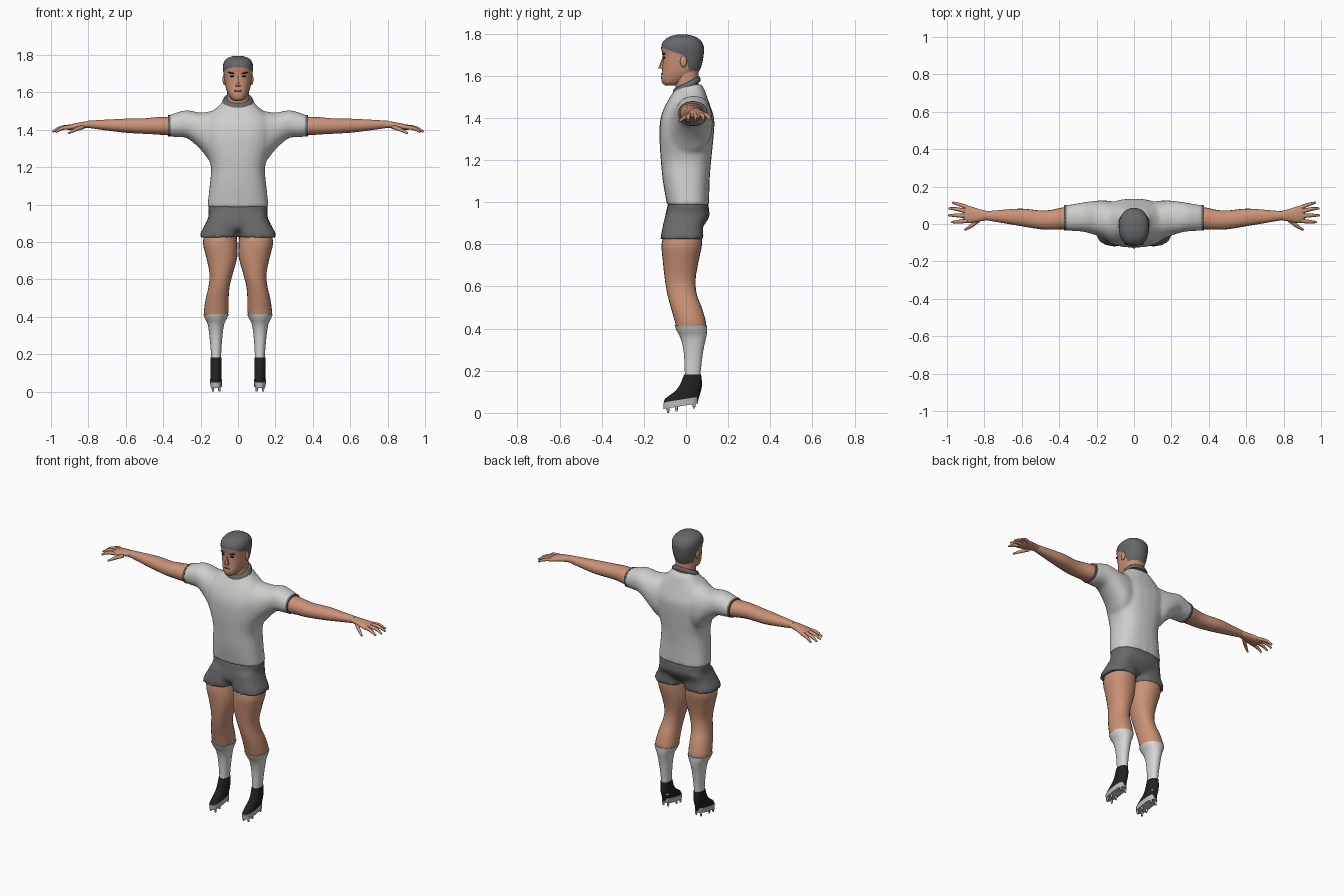
import bpy, bmesh, math
from mathutils import Matrix, Vector

cube = bpy.data.objects.get("Cube")
if cube:
    bpy.data.objects.remove(cube, do_unlink=True)


def material(name, r, g, b):
    m = bpy.data.materials.new(name)
    m.use_nodes = True
    m.diffuse_color = (r, g, b, 1)
    m.node_tree.nodes["Principled BSDF"].inputs["Base Color"].default_value = (r, g, b, 1)
    return m


SKIN = material("skin", 0.6, 0.29, 0.18)
SHIRT = material("shirt white", 0.62, 0.62, 0.6)
GREY = material("shorts grey", 0.14, 0.14, 0.14)
HAIR = material("hair grey", 0.13, 0.135, 0.14)
SOCK = material("sock white", 0.68, 0.68, 0.67)
BLACK = material("boot black", 0.015, 0.015, 0.015)
SOLE = material("sole light grey", 0.5, 0.5, 0.5)
LIP = material("lip brown", 0.36, 0.13, 0.09)
SIDES = (("left", 1), ("right", -1))


def smooth_sections(rows, steps):
    """Catmull-Rom interpolation between cross-sections."""
    out = []
    for i in range(len(rows) - 1):
        quad = [rows[max(i - 1, 0)], rows[i], rows[i + 1], rows[min(i + 2, len(rows) - 1)]]
        for s in range(steps):
            t = s / steps
            out.append([b + t / 2 * (c - a + t * (2 * a - 5 * b + 4 * c - d + t * (3 * (b - c) + d - a)))
                        for a, b, c, d in zip(*quad)])
    return out + [list(rows[-1])]


def loft(bm, axis, rows, side=1, power=2.2, tilt=0, n=24, steps=3):
    """Rows hold (position, low, high, low, high) across the other two axes."""
    rings = []
    for t, a0, a1, b0, b1 in smooth_sections(rows, steps):
        ring = []
        for k in range(n):
            ang = 2 * math.pi * k / n
            c, s = math.cos(ang), math.sin(ang)
            a = (a0 + a1) / 2 + (a1 - a0) / 2 * math.copysign(abs(c) ** (2 / power), c)
            b = (b0 + b1) / 2 + (b1 - b0) / 2 * math.copysign(abs(s) ** (2 / power), s)
            p = (a * side, b, t + tilt * b) if axis == "z" else (t * side, a, b)
            ring.append(bm.verts.new(p))
        rings.append(ring)
    for low, high in zip(rings, rings[1:]):
        for k in range(n):
            bm.faces.new((low[k], low[(k + 1) % n], high[(k + 1) % n], high[k]))
    bm.faces.new(rings[0])
    bm.faces.new(rings[-1])


def finish(name, bm, *mats, blend=0, angle=50):
    bmesh.ops.recalc_face_normals(bm, faces=bm.faces[:])
    mesh = bpy.data.meshes.new(name)
    bm.to_mesh(mesh)
    bm.free()
    for m in mats:
        mesh.materials.append(m)
    ob = bpy.data.objects.new(name, mesh)
    bpy.context.collection.objects.link(ob)
    bpy.ops.object.select_all(action="DESELECT")
    ob.select_set(True)
    bpy.context.view_layer.objects.active = ob
    bpy.ops.object.shade_smooth_by_angle(angle=math.radians(angle))
    if blend:
        # fuse overlapping volumes into one cloth surface
        r = ob.modifiers.new("fuse", "REMESH")
        r.mode, r.voxel_size, r.use_smooth_shade = "VOXEL", 0.011, True
        s = ob.modifiers.new("soften", "SMOOTH")
        s.factor, s.iterations = 0.5, blend
    return ob


def part(name, mat, axis, rows, **kw):
    bm = bmesh.new()
    loft(bm, axis, rows, **kw)
    return finish(name, bm, mat)


def ball(name, mat, loc, size, turn=0):
    bm = bmesh.new()
    m = Matrix.Translation(loc) @ Matrix.Rotation(turn, 4, "Y") @ Matrix.Diagonal((*size, 1))
    bmesh.ops.create_uvsphere(bm, u_segments=14, v_segments=8, radius=1, matrix=m)
    return finish(name, bm, mat)


# Shirt: torso and both sleeves fused
torso = [(0.985, -.165, .165, -.09, .11), (1.1, -.152, .152, -.11, .112), (1.2, -.145, .145, -.12, .12),
         (1.3, -.172, .172, -.126, .13), (1.39, -.185, .185, -.123, .135), (1.45, -.175, .175, -.103, .118),
         (1.5, -.135, .135, -.075, .1), (1.53, -.1, .1, -.055, .09), (1.56, -.078, .078, -.03, .075)]
sleeve = [(0.05, -.09, .11, 1.25, 1.5), (.14, -.085, .125, 1.23, 1.5), (.2, -.062, .125, 1.295, 1.492),
          (.27, -.042, .116, 1.355, 1.505), (.32, -.038, .107, 1.36, 1.495), (.37, -.034, .1, 1.365, 1.478)]
bm = bmesh.new()
loft(bm, "z", torso, power=2.5)
for _, s in SIDES:
    loft(bm, "x", sleeve, side=s)
finish("shirt", bm, SHIRT, blend=5)
part("collar", GREY, "z", [(1.538, -.084, .084, -.062, .068), (1.552, -.083, .083, -.063, .069),
                           (1.567, -.074, .074, -.058, .062)], tilt=0.5)

# Shorts: pelvis and two flared legs fused
bm = bmesh.new()
loft(bm, "z", [(.86, -.12, .12, -.09, .06), (.89, -.155, .155, -.105, .085), (.93, -.157, .157, -.1, .11),
               (.96, -.158, .158, -.093, .11), (1.0, -.162, .162, -.085, .105)], power=2.5)
for _, s in SIDES:
    loft(bm, "z", [(.825, .004, .206, -.122, .087), (.85, .002, .2, -.118, .082), (.89, -.005, .178, -.11, .083),
                   (.94, 0, .155, -.098, .105)], side=s, power=2.5)
finish("shorts", bm, GREY, blend=3)

for label, s in SIDES:
    # Arm and hand
    part(label + "_sleeve_trim", GREY, "x", [(.361, -.036, .102, 1.363, 1.48), (.373, -.035, .1, 1.365, 1.478)],
         side=s, steps=1)
    part(label + "_arm", SKIN, "x", [
        (.3, -.02, .085, 1.375, 1.475), (.37, -.028, .09, 1.37, 1.47), (.44, -.03, .076, 1.375, 1.468),
        (.5, -.028, .072, 1.378, 1.462), (.6, -.012, .082, 1.384, 1.46), (.7, .005, .076, 1.396, 1.455),
        (.8, .022, .067, 1.41, 1.449)], side=s, n=18)
    part(label + "_palm", SKIN, "x", [
        (.78, .022, .067, 1.411, 1.449), (.83, .013, .08, 1.407, 1.443), (.88, .005, .096, 1.4, 1.433),
        (.905, .01, .095, 1.398, 1.425), (.915, .02, .088, 1.402, 1.418)], side=s, n=18)
    fingers = {"thumb": ((.83, .022, 1.415), (.87, -.01, 1.4), (.905, -.032, 1.382)),
               "index": ((.89, .018, 1.415), (.94, .012, 1.408), (.975, .01, 1.388)),
               "middle": ((.89, .042, 1.417), (.95, .046, 1.41), (.992, .046, 1.39)),
               "ring": ((.89, .066, 1.417), (.95, .08, 1.41), (.99, .084, 1.39)),
               "little": ((.88, .083, 1.415), (.93, .103, 1.41), (.97, .115, 1.392))}
    for finger, pts in fingers.items():
        cu = bpy.data.curves.new(finger, "CURVE")
        cu.dimensions, cu.bevel_depth, cu.bevel_resolution = "3D", 0.011, 2
        cu.use_fill_caps, cu.resolution_u = True, 4
        sp = cu.splines.new("BEZIER")
        sp.bezier_points.add(2)
        for bp, p, r in zip(sp.bezier_points, pts, (1.1, .9, .5)):
            bp.co, bp.radius = (p[0] * s, p[1], p[2]), r
            bp.handle_left_type = bp.handle_right_type = "AUTO"
        cu.materials.append(SKIN)
        bpy.context.collection.objects.link(bpy.data.objects.new(f"{label}_{finger}_finger", cu))

    # Leg and sock
    part(label + "_leg", SKIN, "z", [
        (.4, .056, .178, -.046, .094), (.43, .051, .182, -.052, .095), (.5, .05, .172, -.072, .075),
        (.56, .045, .158, -.088, .052), (.63, .028, .152, -.1, .045), (.72, .004, .17, -.11, .06),
        (.8, .004, .188, -.116, .076), (.87, .01, .17, -.1, .075)], side=s)
    part(label + "_sock", SOCK, "z", [
        (.1, .092, .142, -.005, .068), (.2, .09, .144, -.006, .07), (.3, .083, .153, -.012, .083),
        (.36, .074, .162, -.028, .096), (.39, .06, .176, -.044, .1), (.415, .049, .186, -.054, .1)], side=s)

    # Boot, sole and studs
    part(label + "_boot", BLACK, "z", [
        (.05, .087, .147, -.105, .056), (.066, .087, .147, -.1, .06), (.085, .088, .147, -.076, .065),
        (.105, .089, .147, -.05, .071), (.135, .089, .147, -.028, .076), (.182, .088, .147, -.009, .072)],
         side=s)
    part(label + "_sole", SOLE, "z", [(.036, .086, .148, -.106, .056), (.067, .085, .149, -.108, .058)],
         side=s, tilt=.16, steps=1, power=2.6)
    bm = bmesh.new()
    for y, bottom in ((-.085, 0), (-.045, .006), (.038, .02)):
        for x in (.1, .134):
            bmesh.ops.create_cone(bm, cap_ends=True, segments=8, radius1=.005, radius2=.009, depth=.036,
                                  matrix=Matrix.Translation((x * s, y, bottom + .018)))
    finish(label + "_studs", bm, SOLE)

    # Ear, eye and brow
    ball(label + "_ear", SKIN, (.074 * s, -.012, 1.668), (.009, .016, .028))
    ball(label + "_eye", BLACK, (.03 * s, -.104, 1.686), (.014, .007, .005))
    ball(label + "_brow", BLACK, (.032 * s, -.105, 1.703), (.02, .008, .004), turn=-.2 * s)

# Neck
part("neck", SKIN, "z", [(1.48, -.066, .066, -.045, .06), (1.55, -.06, .06, -.05, .058),
                         (1.63, -.058, .058, -.055, .06)])

# Head, with the hairline cut into its surface
bm = bmesh.new()
loft(bm, "z", [(1.553, -.018, .018, -.095, -.05), (1.565, -.036, .036, -.112, -.012),
               (1.59, -.052, .052, -.118, .035), (1.62, -.064, .064, -.114, .062),
               (1.66, -.072, .072, -.111, .077), (1.7, -.077, .077, -.112, .084),
               (1.735, -.081, .081, -.118, .085), (1.765, -.074, .074, -.106, .072),
               (1.785, -.054, .054, -.08, .045), (1.796, -.018, .018, -.04, .005)], n=32, power=2.3)
crown = Vector((0, -.1, 1.728)), Vector((0, .35, 1)).normalized()
nape = Vector((0, .008, 1.65)), Vector((0, 1, .25)).normalized()
base = Vector((0, 0, 1.625)), Vector((0, 0, 1))
for co, no in (crown, nape, base):
    bmesh.ops.bisect_plane(bm, geom=bm.verts[:] + bm.edges[:] + bm.faces[:], plane_co=co, plane_no=no)


def above(f, plane):
    return (f.calc_center_median() - plane[0]).dot(plane[1]) > 0


for f in bm.faces:
    f.material_index = int(above(f, crown) or (above(f, nape) and above(f, base)))
finish("head", bm, SKIN, HAIR)

# Nose and mouth
bm = bmesh.new()
bmesh.ops.create_cone(bm, cap_ends=True, segments=6, radius1=.016, radius2=.004, depth=.055,
                      matrix=Matrix.Translation((0, -.112, 1.66)) @ Matrix.Rotation(-.16, 4, "X"))
finish("nose", bm, SKIN)
ball("mouth", LIP, (0, -.114, 1.609), (.022, .005, .005))
